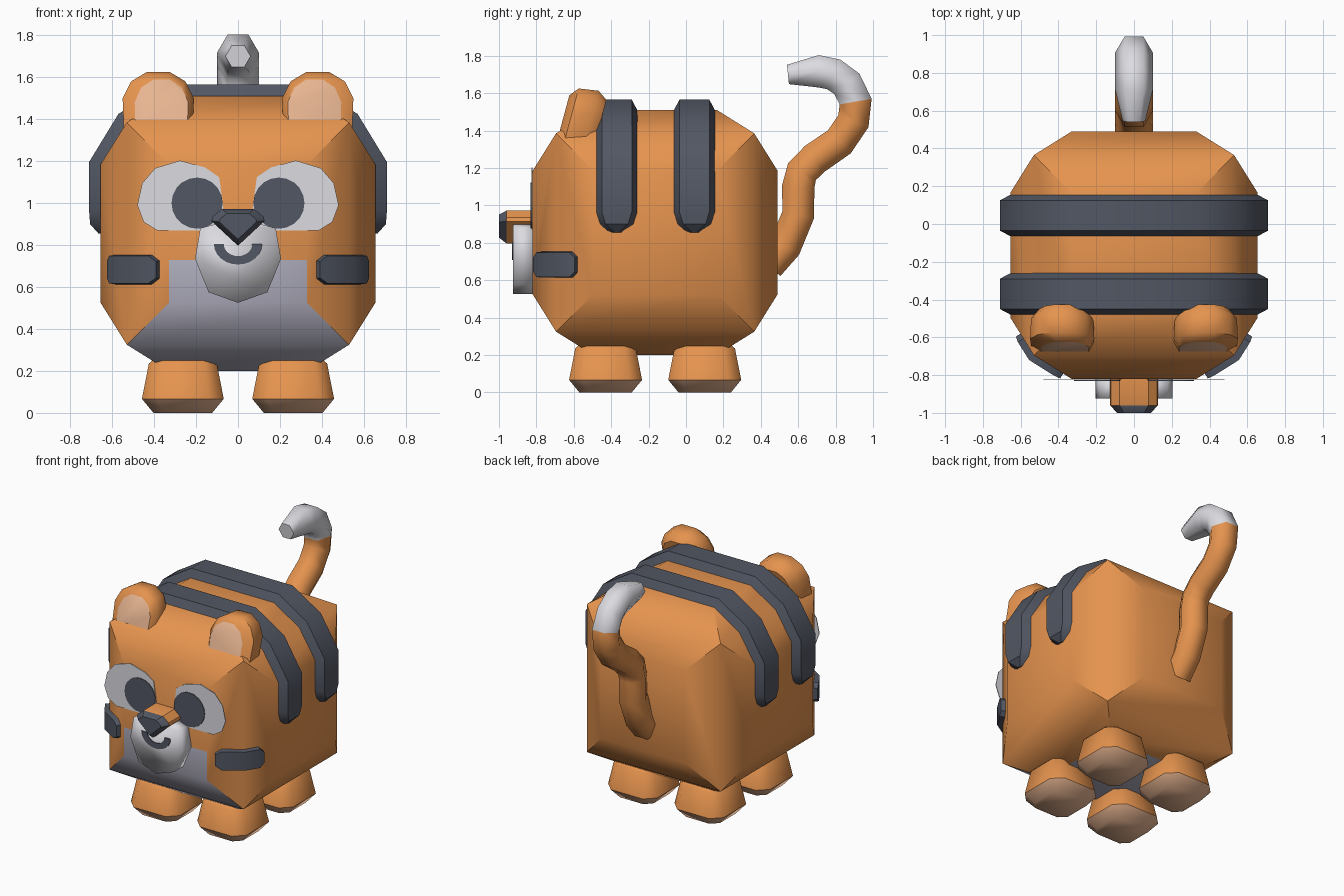
import bpy, bmesh, math
from mathutils import Vector

if "Cube" in bpy.data.objects:
    bpy.data.objects.remove(bpy.data.objects["Cube"])


def material(name, rgb):
    m = bpy.data.materials.new(name)
    lin = [((c / 255 + 0.055) / 1.055) ** 2.4 for c in rgb]
    m.diffuse_color = (*lin, 1)
    m.use_nodes = True
    m.node_tree.nodes["Principled BSDF"].inputs["Base Color"].default_value = m.diffuse_color
    return m


ORANGE = material("orange fur", (229, 147, 78))
DARK = material("charcoal", (82, 87, 99))
WHITE = material("white", (219, 219, 225))
BELLY = material("lavender grey", (180, 179, 195))
PEACH = material("peach", (234, 183, 147))


def finish(bm, name, mats, angle=0):
    bmesh.ops.recalc_face_normals(bm, faces=bm.faces[:])
    me = bpy.data.meshes.new(name)
    bm.to_mesh(me)
    bm.free()
    for m in mats:
        me.materials.append(m)
    ob = bpy.data.objects.new(name, me)
    bpy.context.collection.objects.link(ob)
    if angle:
        bpy.ops.object.select_all(action='DESELECT')
        ob.select_set(True)
        bpy.context.view_layer.objects.active = ob
        bpy.ops.object.shade_smooth_by_angle(angle=math.radians(angle))
    return ob


def loft(name, rings, mats, segs=None, caps=(0, 0), angle=0):
    """Skin closed rings of points; segs and caps give material indices."""
    bm = bmesh.new()
    vs = [[bm.verts.new(p) for p in r] for r in rings]
    n = len(vs[0])
    for i in range(len(vs) - 1):
        for j in range(n):
            k = (j + 1) % n
            f = bm.faces.new((vs[i][j], vs[i][k], vs[i + 1][k], vs[i + 1][j]))
            f.material_index = segs[i] if segs else 0
    for ring, c in ((vs[0], caps[0]), (vs[-1], caps[1])):
        bm.faces.new(ring).material_index = c
    return finish(bm, name, mats, angle)


def plate(name, pts, y0, y1, mat, angle=0):
    """Prism of an (x, z) outline between two y depths."""
    return loft(name, [[(x, y, z) for x, z in pts] for y in (y0, y1)], [mat], angle=angle)


def band(name, stations, place, bevel):
    """Raised strip; stations are (point, normal, half width, height)."""
    rings = []
    for p, n, w, h in stations:
        p, n = Vector(p), Vector(n)
        lo, hi = p - n * 0.02, p + n * h
        rings.append([place(lo, -w), place(hi, bevel - w), place(hi, w - bevel), place(lo, w)])
    return loft(name, rings, [DARK], angle=35)


# Body: cube with a raised plateau on every side, pale belly underneath
bm = bmesh.new()
bmesh.ops.create_cube(bm, size=1.06)
bmesh.ops.inset_individual(bm, faces=bm.faces[:], thickness=0.2, depth=0.125, use_even_offset=True)
bmesh.ops.translate(bm, verts=bm.verts[:], vec=(0, -0.165, 0.855))
bm.normal_update()
front = [f for f in bm.faces if f.normal.y < -0.99]
geom = front + [e for f in front for e in f.edges] + [v for f in front for v in f.verts]
bmesh.ops.bisect_plane(bm, geom=geom, plane_co=(0, 0, 0.73), plane_no=(0, 0, 1))
bm.normal_update()
for f in bm.faces:
    n, c = f.normal, f.calc_center_median()
    f.material_index = int(abs(n.x) < 0.01 and n.y < 0.01 and c.z < 0.73)
finish(bm, "body", [ORANGE, BELLY], 40)

# Back stripes
half = [((0.655, 0.855), (1, 0), 0.05, 0.01), ((0.655, 0.90), (1, 0), 0.10, 0.05),
        ((0.655, 0.965), (1, 0), 0.12, 0.055), ((0.655, 1.18), (1, 0.29), 0.12, 0.055),
        ((0.53, 1.385), (0.73, 0.73), 0.12, 0.055), ((0.33, 1.51), (0.29, 1), 0.12, 0.055)]
path = half + [((-p[0], p[1]), (-n[0], n[1]), w, h) for p, n, w, h in reversed(half)]
for name, y in (("front_stripe", -0.37), ("back_stripe", 0.045)):
    band(name, path, lambda q, w, y=y: (q.x, y + w, q.y), 0.04)

# Curled tail with a white tip
tail = [(0.44, 0.68), (0.53, 0.78), (0.60, 0.95), (0.60, 1.10), (0.62, 1.18), (0.69, 1.25),
        (0.82, 1.34), (0.895, 1.45), (0.907, 1.555), (0.86, 1.65), (0.79, 1.70),
        (0.71, 1.717), (0.545, 1.70)]
rings = []
for i, (y, z) in enumerate(tail):
    a, b = tail[max(i - 1, 0)], tail[min(i + 1, len(tail) - 1)]
    t = Vector((b[0] - a[0], b[1] - a[1])).normalized()
    r = 0.06 if i == len(tail) - 1 else 0.1
    rings.append([(r * math.cos(k * math.pi / 3), y - t.y * r * math.sin(k * math.pi / 3),
                   z + t.x * r * math.sin(k * math.pi / 3)) for k in range(6)])
loft("tail", rings, [ORANGE, WHITE], [int(i >= 8) for i in range(len(tail) - 1)], (0, 1), 65)

ear_outline = [(-0.165, -0.02), (-0.17, 0.12), (-0.13, 0.2), (-0.055, 0.245),
               (0.055, 0.245), (0.13, 0.2), (0.17, 0.12), (0.165, -0.02)]
eye_outline = [(0.48, 0.99), (0.457, 1.095), (0.395, 1.167), (0.276, 1.203), (0.157, 1.17),
               (0.09, 1.124), (0.07, 0.98), (0.11, 0.87), (0.386, 0.87), (0.45, 0.91)]
cheek = [((0.375, -0.792), (0.53, -0.85), 0.045, 0.03), ((0.41, -0.77), (0.53, -0.85), 0.072, 0.035),
         ((0.53, -0.695), (0.72, -0.72), 0.072, 0.035), ((0.585, -0.607), (0.85, -0.53), 0.072, 0.035),
         ((0.6, -0.58), (0.85, -0.53), 0.045, 0.03)]

for side, s in (("left", -1), ("right", 1)):
    # Feet with pale soles
    for end, y in (("front", -0.43), ("back", 0.10)):
        rings = []
        for z, w in ((0, 0.14), (0.067, 0.195), (0.235, 0.162), (0.26, 0.135)):
            c = w * 0.65
            sq = [(w, -c), (w, c), (c, w), (-c, w), (-w, c), (-w, -c), (-c, -w), (c, -w)]
            rings.append([(s * 0.263 + a, y + b, z) for a, b in sq])
        loft(f"{side}_{end}_foot", rings, [ORANGE, PEACH], [1, 0, 0], (1, 0), 50)

    # Ears leaning back, with a pale inner face
    rings = [[(s * (cx + u * su), y + 0.27 * v * sv, 1.38 + v * sv) for u, v in ear_outline]
             for y, cx, su, sv in ((-0.68, 0.365, 0.75, 0.85), (-0.64, 0.38, 1, 1),
                                   (-0.53, 0.38, 0.97, 0.95), (-0.475, 0.38, 0.72, 0.75))]
    loft(f"{side}_ear", rings, [ORANGE, PEACH], None, (1, 0), 45)

    # Eyes
    plate(f"{side}_eye", [(s * x, z) for x, z in eye_outline], -0.822, -0.827, WHITE)
    plate(f"{side}_pupil", [(s * 0.195 + 0.122 * math.cos(k * math.pi / 10),
                             1.0 + 0.122 * math.sin(k * math.pi / 10)) for k in range(20)],
          -0.823, -0.832, DARK)

    # Cheek marks wrapped round the corner
    band(f"{side}_cheek_mark", cheek, lambda q, w, s=s: (s * q.x, q.y, 0.683 + w), 0.006)

# Muzzle
mz = [(0.14, 0.575), (0.205, 0.735), (0.18, 0.88), (0.12, 0.897)]
plate("muzzle", [(0, 0.525)] + mz + [(-x, z) for x, z in reversed(mz)], -0.81, -0.925, WHITE, 100)

# Nose bridge with a dark tapered tip
nose = [(0, 0.797), (0.127, 0.915), (0.122, 0.935), (0.076, 0.972),
        (-0.076, 0.972), (-0.122, 0.935), (-0.127, 0.915)]
rings = [[(x * k, y, 0.9 + (z - 0.9) * k) for x, z in nose]
         for y, k in ((-0.81, 1), (-0.96, 1), (-1.0, 0.7))]
loft("nose", rings, [ORANGE, DARK], [0, 1], (0, 1), 30)

# Smiling mouth
rings = []
for k in range(13):
    a = math.pi * (1 + k / 12)
    rings.append([(r * math.cos(a), y, 0.805 + 0.85 * r * math.sin(a))
                  for r, y in ((0.068, -0.924), (0.115, -0.924), (0.115, -0.931), (0.068, -0.931))])
loft("mouth", rings, [DARK])
